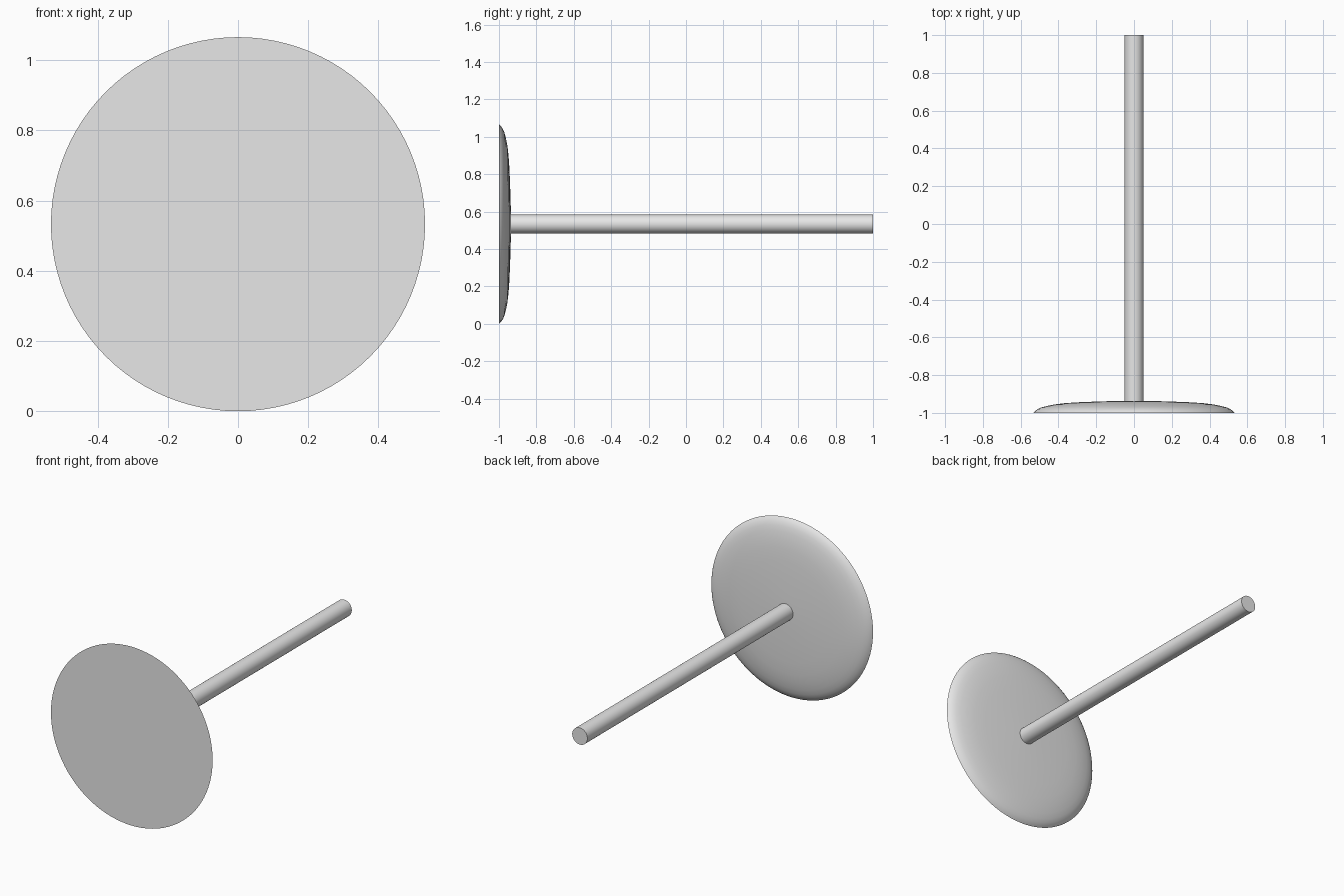
import bpy
import math

# Remove the default cube
cube = bpy.data.objects.get("Cube")
if cube:
    bpy.data.objects.remove(cube, do_unlink=True)

RADIUS = 0.533
SEGMENTS = 96

# Single plain grey
grey = bpy.data.materials.new("light_grey")
grey.use_nodes = True
grey.diffuse_color = (0.8, 0.8, 0.8, 1)
bsdf = next(n for n in grey.node_tree.nodes if n.type == "BSDF_PRINCIPLED")
bsdf.inputs["Base Color"].default_value = grey.diffuse_color


def lathe(name, profile):
    """Revolve (radius, y) points around the model's long axis, capping both ends."""
    verts, faces = [], []
    for r, y in profile:
        for i in range(SEGMENTS):
            a = math.tau * i / SEGMENTS
            verts.append((r * math.cos(a), y, RADIUS + r * math.sin(a)))
    for ring in range(len(profile) - 1):
        for i in range(SEGMENTS):
            j = (i + 1) % SEGMENTS
            low, high = ring * SEGMENTS, (ring + 1) * SEGMENTS
            faces.append((low + i, high + i, high + j, low + j))
    faces.append(tuple(range(SEGMENTS)))
    last = (len(profile) - 1) * SEGMENTS
    faces.append(tuple(reversed(range(last, last + SEGMENTS))))

    mesh = bpy.data.meshes.new(name)
    mesh.from_pydata(verts, [], faces)
    mesh.materials.append(grey)
    obj = bpy.data.objects.new(name, mesh)
    bpy.context.collection.objects.link(obj)
    bpy.ops.object.select_all(action="DESELECT")
    obj.select_set(True)
    bpy.context.view_layer.objects.active = obj
    bpy.ops.object.shade_smooth_by_angle(angle=math.radians(35))
    return obj


# Flat-faced head with a shallow domed back
lathe("round_head", [
    (RADIUS, -1), (0.524, -0.99), (0.51, -0.98), (0.49, -0.971),
    (0.46, -0.963), (0.42, -0.955), (0.37, -0.949), (0.3, -0.944),
    (0.2, -0.94), (0.1, -0.937), (0.03, -0.936),
])

# Long straight shaft, rooted inside the head
lathe("shaft", [(0.05, -0.97), (0.05, 1)])
